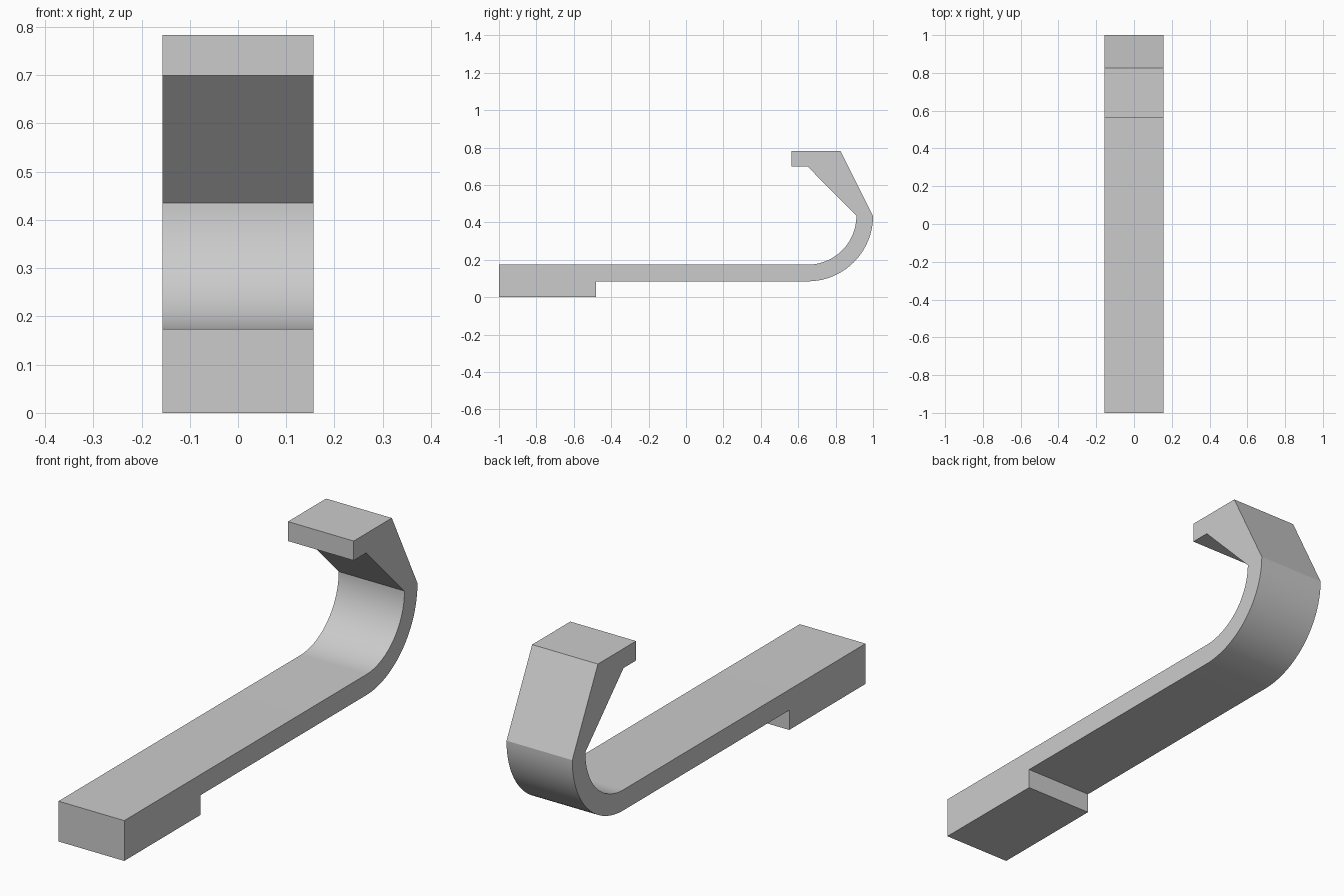
import bpy
import bmesh
from math import sin, cos, pi, radians

cube = bpy.data.objects.get("Cube")
if cube:
    bpy.data.objects.remove(cube, do_unlink=True)

HALF_WIDTH = 0.157
BEND_Y, BEND_Z = 0.65, 0.435
OUTER_R, INNER_R = 0.35, 0.261
STEPS = 32

# Plain grey material
grey = bpy.data.materials.new("plain_grey")
grey.use_nodes = True
colour = (0.6, 0.6, 0.6, 1)
grey.diffuse_color = colour
grey.node_tree.nodes["Principled BSDF"].inputs["Base Color"].default_value = colour


def bend(radius):
    """Quarter circle from the bottom of the bend up to its back."""
    angles = [-pi / 2 + pi / 2 * i / STEPS for i in range(STEPS + 1)]
    return [(BEND_Y + radius * cos(a), BEND_Z + radius * sin(a)) for a in angles]


# Side profile (y, z): foot, underside, outer bend, hook tip, inner bend, top
foot = [(-1, 0), (-0.48, 0), (-0.48, BEND_Z - OUTER_R)]
tip = [(0.825, 0.783), (0.565, 0.783), (0.565, 0.699), (0.65, 0.699)]
profile = foot + bend(OUTER_R) + tip + bend(INNER_R)[::-1] + [(-1, BEND_Z - INNER_R)]

# Extrude the profile across the width
bm = bmesh.new()
side = bm.faces.new([bm.verts.new((-HALF_WIDTH, y, z)) for y, z in profile])
extruded = bmesh.ops.extrude_face_region(bm, geom=[side], use_keep_orig=True)
moved = [v for v in extruded["geom"] if isinstance(v, bmesh.types.BMVert)]
bmesh.ops.translate(bm, verts=moved, vec=(2 * HALF_WIDTH, 0, 0))
bmesh.ops.recalc_face_normals(bm, faces=bm.faces)

mesh = bpy.data.meshes.new("hooked_bar")
bm.to_mesh(mesh)
bm.free()
mesh.materials.append(grey)
bar = bpy.data.objects.new("hooked_bar", mesh)
bpy.context.collection.objects.link(bar)

# Smooth the bend, keep the corners sharp
bpy.ops.object.select_all(action="DESELECT")
bar.select_set(True)
bpy.context.view_layer.objects.active = bar
bpy.ops.object.shade_smooth_by_angle(angle=radians(20))
